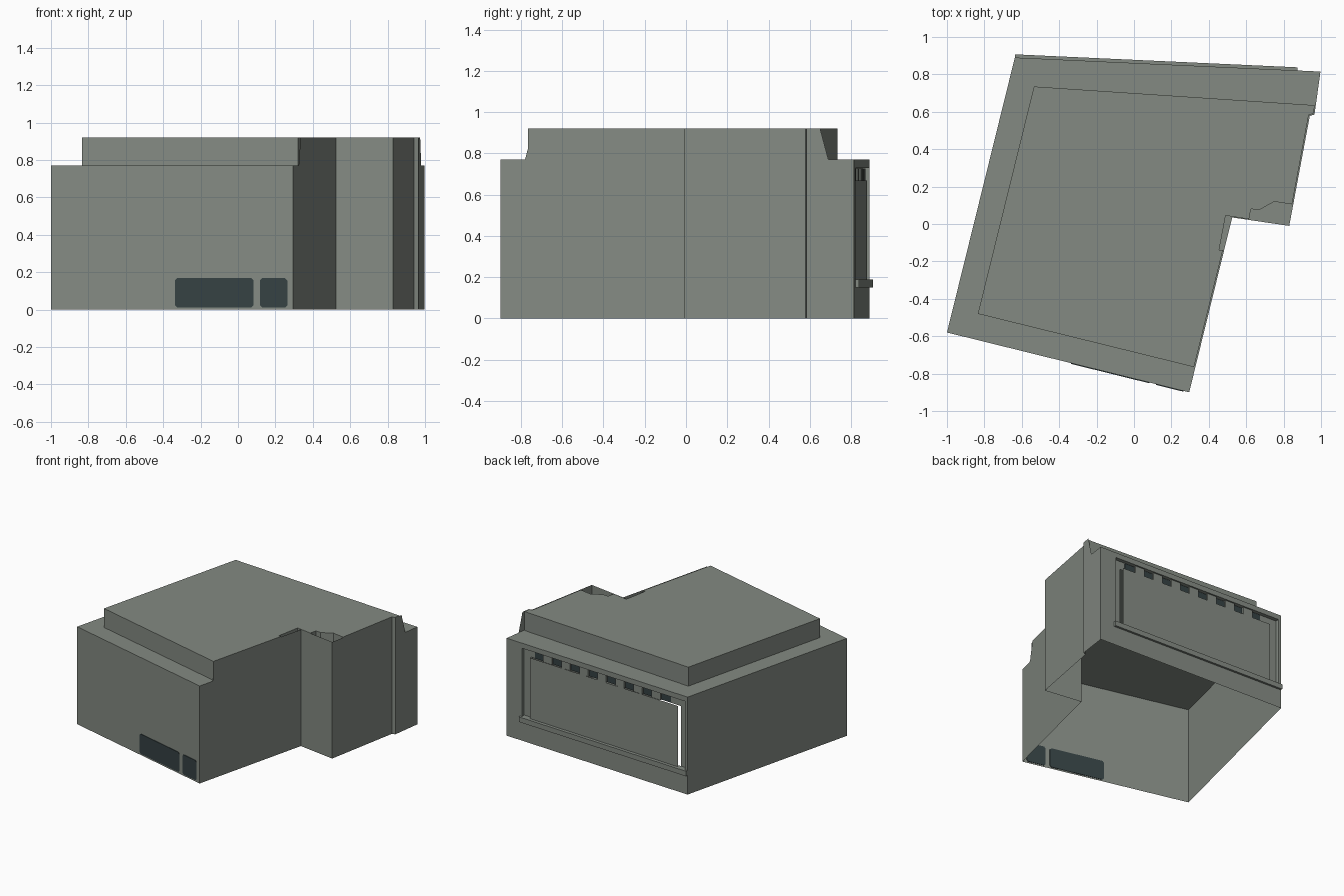
import bpy
from mathutils import Vector

if "Cube" in bpy.data.objects:
    bpy.data.objects.remove(bpy.data.objects["Cube"])


def material(name, rgb):
    m = bpy.data.materials.new(name)
    m.diffuse_color = (*rgb, 1)
    m.use_nodes = True
    m.node_tree.nodes["Principled BSDF"].inputs["Base Color"].default_value = m.diffuse_color
    return m


GREY = material("grey_green", (0.23, 0.255, 0.225))
GLASS = material("dark_glass", (0.035, 0.053, 0.056))
EAVES, TOP = 0.77, 0.92


def make(name, faces, mat):
    """One object from a list of faces, each a list of points."""
    verts, polys = [], []
    for f in faces:
        polys.append(range(len(verts), len(verts) + len(f)))
        verts += f
    me = bpy.data.meshes.new(name)
    me.from_pydata(verts, [], [tuple(p) for p in polys])
    me.materials.append(mat)
    ob = bpy.data.objects.new(name, me)
    bpy.context.collection.objects.link(ob)
    return ob


def side(p, q, z0, z1):
    return [(*p, z0), (*q, z0), (*q, z1), (*p, z1)]


def loop_sides(pts, z0, z1):
    return [side(pts[i], pts[(i + 1) % len(pts)], z0, z1) for i in range(len(pts))]


def mix(p, q, t):
    return tuple(Vector(p).lerp(Vector(q), t))


# footprint, counter-clockwise
A, B, C, D = (-1.0, -0.58), (0.295, -0.90), (0.525, 0.035), (0.83, -0.01)
E, F, G, H = (0.94, 0.578), (0.965, 0.585), (0.997, 0.815), (-0.637, 0.89)

# outer walls: low at front and left, high on the right with slanted ends
b_low, b_high = mix(B, C, 0.128), mix(B, C, 0.171)
g_low, g_high = mix(F, G, 0.457), mix(F, G, 0.283)
walls = [
    side(A, B, 0, EAVES),
    side(H, A, 0, EAVES),
    [(*B, 0), (*C, 0), (*C, TOP), (*b_high, TOP), (*b_low, EAVES), (*B, EAVES)],
    side(C, D, 0, TOP),
    side(D, E, 0, TOP),
    side(E, F, 0, TOP),
    [(*F, 0), (*G, 0), (*G, EAVES), (*g_low, EAVES), (*g_high, TOP), (*F, TOP)],
]
make("outer_walls", walls, GREY)

# lower roof, also the ceiling of the open-bottomed shell
make("lower_roof", [[(*p, EAVES) for p in (A, B, C, D, E, F, G, H)]], GREY)

# raised roof block, with two notches behind the right-hand walls
roof = [(-0.835, -0.48), (0.321, -0.765), (0.475, -0.14), (0.455, -0.14),
        (0.49, 0.045), (0.615, 0.026), (0.625, 0.08), (0.67, 0.075),
        (0.75, 0.12), (0.845, 0.105), (0.934, 0.582), (0.96, 0.59),
        (0.966, 0.635), (-0.535, 0.735)]
make("upper_roof", loop_sides(roof, EAVES, TOP) + [[(*p, TOP) for p in roof]], GREY)


# back wall helpers: x along the wall, d = depth inwards from it
def back(x, d=0.0):
    t = (x - H[0]) / (G[0] - H[0])
    return (x, H[1] + (G[1] - H[1]) * t - d)


def back_rect(x0, x1, z0, z1, d=0.0):
    return side(back(x1, d), back(x0, d), z0, z1)


def back_box(name, x0, x1, z0, z1, d0, d1, mat):
    base = [back(x1, d0), back(x0, d0), back(x0, d1), back(x1, d1)]
    faces = loop_sides(base, z0, z1)
    faces += [[(*p, z1) for p in base], [(*p, z0) for p in reversed(base)]]
    return make(name, faces, mat)


# back wall with a wide opening and shallow reveals
X0, X1, Z0, Z1, DEEP = -0.615, 0.86, 0.19, 0.73, 0.03
reveal = [
    [(*back(x, d), z) for x, d in ((X1, 0), (X0, 0), (X0, DEEP), (X1, DEEP))]
    for z in (Z0, Z1)
]
make("back_wall", [
    back_rect(H[0], G[0], 0, Z0),
    back_rect(H[0], G[0], Z1, EAVES),
    back_rect(H[0], X0, Z0, Z1),
    back_rect(X1, G[0], Z0, Z1),
    side(back(X0, 0), back(X0, DEEP), Z0, Z1),
    side(back(X1, DEEP), back(X1, 0), Z0, Z1),
    reveal[0], reveal[1][::-1],
], GREY)

# recessed frame strips, panel and sill
make("recess_frame", [
    back_rect(X0, -0.555, Z0, Z1, DEEP),
    back_rect(0.80, X1, Z0, Z1, DEEP),
    back_rect(-0.555, 0.80, 0.665, Z1, DEEP),
], GREY)
make("back_panel", [back_rect(-0.545, 0.79, Z0, 0.67, 0.008)], GREY)
back_box("back_sill", -0.635, 0.875, 0.15, 0.19, -0.017, 0.004, GREY)

# row of dark vents with blocks between them
for i in range(8):
    x = 0.715 - 0.163 * i
    back_box("vent", x - 0.042, x + 0.042, 0.67, 0.725, DEEP - 0.006, DEEP - 0.001, GLASS)
    if i < 7:
        back_box("vent_block", x - 0.121, x - 0.042, 0.67, 0.728, 0.009, DEEP, GREY)


# low front windows: thin plates with clipped corners
def front_window(name, x0, x1, z0, z1, r=0.012):
    outline = [(x0 + r, z0), (x1 - r, z0), (x1, z0 + r), (x1, z1 - r),
               (x1 - r, z1), (x0 + r, z1), (x0, z1 - r), (x0, z0 + r)]

    def pt(x, z, d):
        return (x, A[1] + (B[1] - A[1]) * (x - A[0]) / (B[0] - A[0]) + d, z)

    out = [pt(x, z, -0.004) for x, z in outline]
    inn = [pt(x, z, 0.004) for x, z in outline]
    rim = [[inn[i], inn[(i + 1) % 8], out[(i + 1) % 8], out[i]] for i in range(8)]
    make(name, [out, inn[::-1]] + rim, GLASS)


front_window("large_front_window", -0.338, 0.083, 0.012, 0.168)
front_window("small_front_window", 0.117, 0.264, 0.012, 0.168)
